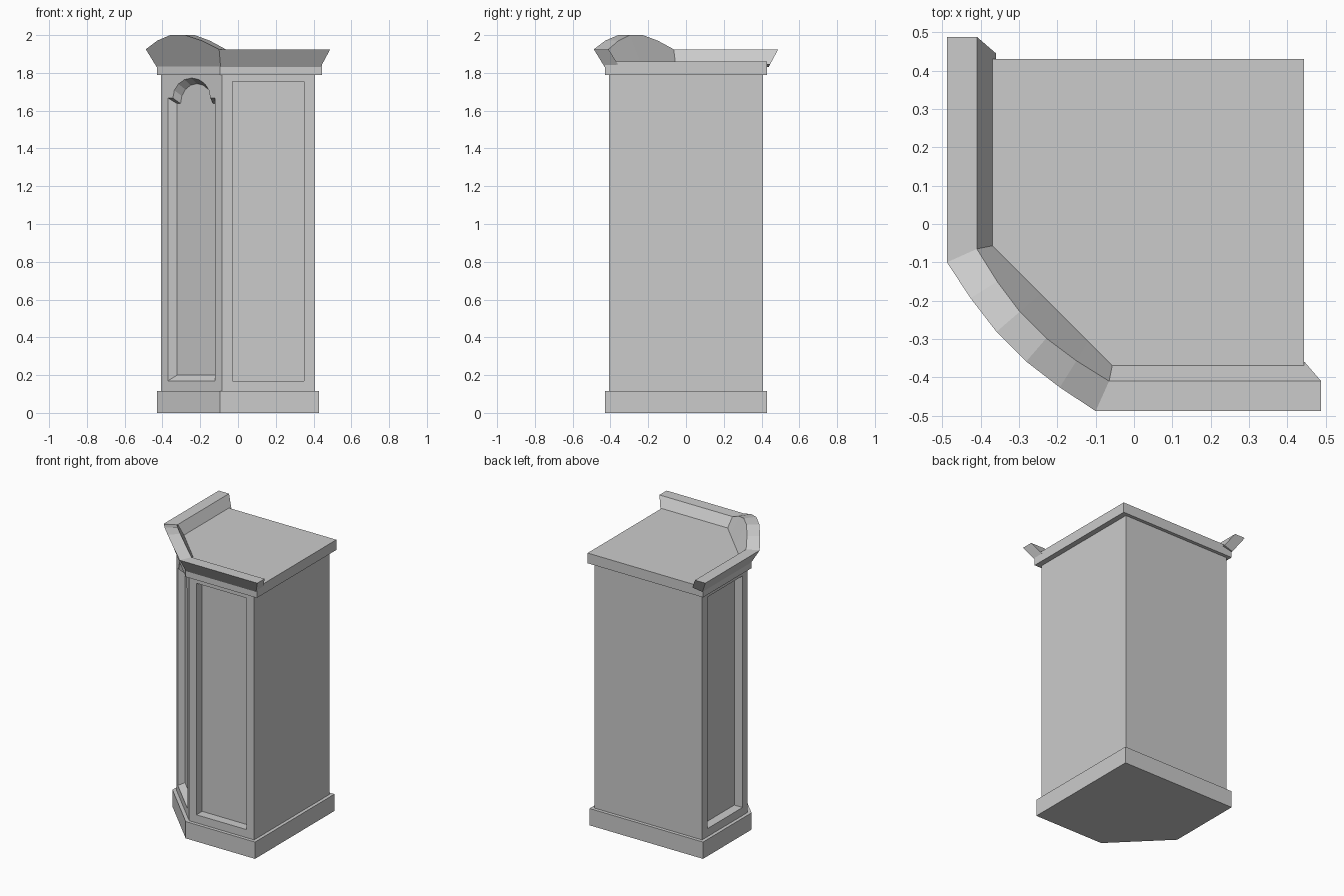
import bpy, bmesh, math

if "Cube" in bpy.data.objects:
    bpy.data.objects.remove(bpy.data.objects["Cube"])


def loft(name, rings):
    """Skin closed rings of equal point count and cap both ends."""
    bm = bmesh.new()
    vs = [[bm.verts.new(p) for p in r] for r in rings]
    n = len(vs[0])
    for a, b in zip(vs, vs[1:]):
        for i in range(n):
            j = (i + 1) % n
            bm.faces.new((a[i], a[j], b[j], b[i]))
    bm.faces.new(vs[0])
    bm.faces.new(vs[-1][::-1])
    bmesh.ops.recalc_face_normals(bm, faces=bm.faces)
    me = bpy.data.meshes.new(name)
    bm.to_mesh(me)
    bm.free()
    ob = bpy.data.objects.new(name, me)
    bpy.context.collection.objects.link(ob)
    return ob


def slab(name, s, c, z0, z1, right=None):
    """Square plan of half-size s with the front-left corner cut off at c."""
    r = right or s
    plan = [(c, -s), (r, -s), (r, s), (-s, s), (-s, c)]
    return loft(name, [[(x, y, z) for x, y in plan] for z in (z0, z1)])


def swap(ring):
    """Mirror across the corner diagonal."""
    return [(y, x, z) for x, y, z in ring]


def carve(target, cutter):
    cutter.hide_render = True
    m = target.modifiers.new("recess", 'BOOLEAN')
    m.operation = 'DIFFERENCE'
    m.solver = 'EXACT'
    m.object = cutter
    bpy.context.view_layer.objects.active = target
    bpy.ops.object.modifier_apply(modifier=m.name)
    bpy.data.objects.remove(cutter)


# Plinth, cabinet body and top board
slab("plinth", 0.43, -0.095, 0, 0.115)
body = slab("cabinet_body", 0.407, -0.085, 0.115, 1.79)
slab("top_board", 0.43, -0.095, 1.79, 1.86, right=0.444)

# Rectangular recessed panels on the front and left faces
panel = [[(x, y, z) for x, z in ((-0.03, 0.17), (0.35, 0.17), (0.35, 1.755), (-0.03, 1.755))]
         for y in (-0.5, -0.345)]
for rings in (panel, [swap(r) for r in panel]):
    carve(body, loft("panel_cutter", rings))


# Arched niche on the corner face, tapering inward
def niche_ring(depth, inset):
    w = 0.177 - inset
    zs, a = 1.667 - inset, 0.14 - inset * 0.6
    prof = [(-w, 0.17 + inset), (w, 0.17 + inset), (w, zs)]
    prof += [(a * math.cos(math.pi * k / 8), zs + 0.106 * math.sin(math.pi * k / 8)) for k in range(9)]
    prof.append((-w, zs))
    q = math.sqrt(0.5)
    return [(-0.246 + (u + depth) * q, -0.246 + (depth - u) * q, z) for u, z in prof]


carve(body, loft("niche_cutter", [niche_ring(-0.04, -0.03), niche_ring(0.04, 0.03)]))

# Cornice: flared moulding along front and left, rising to an arch at the corner
corner = [(-0.092, -0.43, 1.83), (-0.1, -0.488, 1.925), (-0.065, -0.41, 1.925), (-0.055, -0.36, 1.845)]
end = [(0.437 + (z - 1.83) * 0.54, y, z) for x, y, z in corner]
rings = [end, corner]
for k, (rise, out) in enumerate(((0.046, 0.016), (0.075, 0.026), (0.075, 0.026), (0.046, 0.016)), 1):
    t = k / 5
    ring = []
    for i, (p, q) in enumerate(zip(corner, swap(corner))):
        top = i in (1, 2)
        x, y = (p[j] + (q[j] - p[j]) * t - out * top for j in (0, 1))
        ring.append((x, y, p[2] + rise * top))
    rings.append(ring)
rings += [swap(corner), swap(end)]
loft("cornice", rings)
